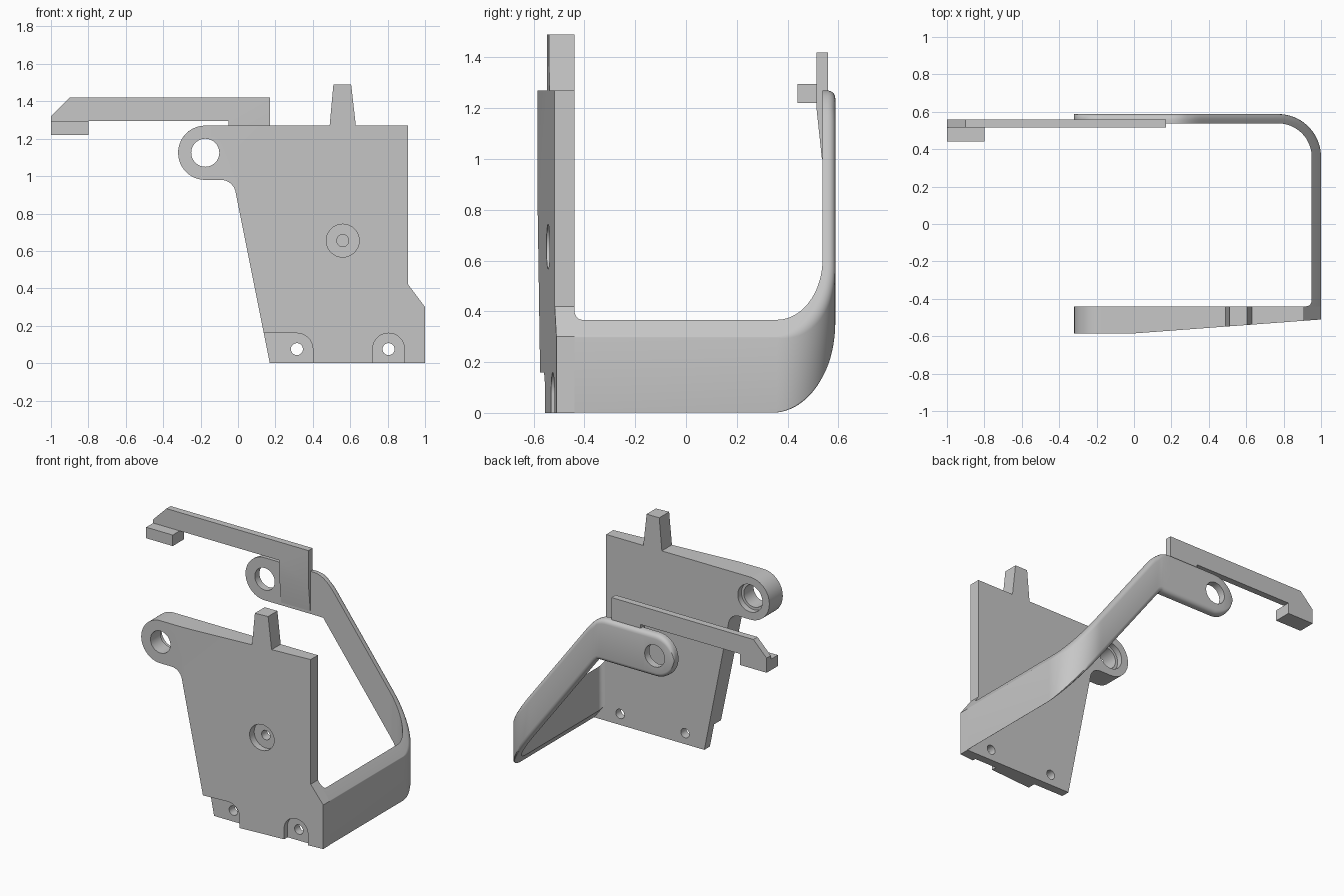
import bpy, bmesh, math
from mathutils import Vector

cube = bpy.data.objects.get("Cube")
if cube:
    bpy.data.objects.remove(cube, do_unlink=True)

grey = bpy.data.materials.new("plain_grey")
grey.use_nodes = True
grey.diffuse_color = (0.57, 0.57, 0.57, 1)
grey.node_tree.nodes["Principled BSDF"].inputs["Base Color"].default_value = grey.diffuse_color


def rounded(corners):
    """Outline from (a, b) or (a, b, radius) corners."""
    pts = []
    for i, c in enumerate(corners):
        p = Vector(c[:2])
        if len(c) == 2:
            pts.append(p)
            continue
        u = (Vector(corners[i - 1][:2]) - p).normalized()
        v = (Vector(corners[(i + 1) % len(corners)][:2]) - p).normalized()
        half = u.angle(v) / 2
        centre = p + (u + v).normalized() * c[2] / math.sin(half)
        start = p + u * c[2] / math.tan(half) - centre
        end = p + v * c[2] / math.tan(half) - centre
        turn = math.atan2(start.x * end.y - start.y * end.x, start.dot(end))
        steps = max(4, math.ceil(abs(turn) / math.radians(6)))
        for k in range(steps + 1):
            t = turn * k / steps
            pts.append(centre + Vector((start.x * math.cos(t) - start.y * math.sin(t),
                                        start.x * math.sin(t) + start.y * math.cos(t))))
    return pts


def loft(name, rings):
    """Closed solid through rings of equal length, capped at both ends."""
    bm = bmesh.new()
    loops = [[bm.verts.new(p) for p in ring] for ring in rings]
    bm.faces.new(loops[0])
    bm.faces.new(loops[-1])
    for a, b in zip(loops, loops[1:]):
        for i in range(len(a)):
            bm.faces.new((a[i - 1], a[i], b[i], b[i - 1]))
    bmesh.ops.recalc_face_normals(bm, faces=bm.faces)
    mesh = bpy.data.meshes.new(name)
    bm.to_mesh(mesh)
    bm.free()
    mesh.materials.append(grey)
    ob = bpy.data.objects.new(name, mesh)
    bpy.context.collection.objects.link(ob)
    return ob


def prism(name, corners, lo, hi, axis="Y"):
    """Extrude an outline along y or z."""
    pts = rounded(corners)
    return loft(name, [[(p.x, d, p.y) if axis == "Y" else (p.x, p.y, d) for p in pts]
                       for d in (lo, hi)])


def disc(x, z, r, lo, hi):
    """Round cutter along y."""
    angles = [math.tau * k / 48 for k in range(48)]
    return loft("round_cutter", [[(x + r * math.cos(a), d, z + r * math.sin(a)) for a in angles]
                                 for d in (lo, hi)])


def boolean(ob, cutter, operation="DIFFERENCE"):
    mod = ob.modifiers.new("cut", "BOOLEAN")
    mod.operation, mod.solver, mod.object = operation, "EXACT", cutter
    bpy.context.view_layer.objects.active = ob
    bpy.ops.object.modifier_apply(modifier=mod.name)
    bpy.data.objects.remove(cutter, do_unlink=True)


# Front plate with its pivot eye and top peg
plate = prism("front_plate", [
    (0.17, 0), (1, 0), (1, 0.30), (0.91, 0.42), (0.91, 1.27), (0.63, 1.27), (0.605, 1.49),
    (0.51, 1.49), (0.49, 1.27), (-0.32, 1.27, 0.145), (-0.32, 0.98, 0.144), (-0.026, 0.98, 0.08)],
    -0.8, -0.2)
boolean(plate, prism("taper_cutter", [(-0.5, -0.585), (0, -0.585), (1.1, -0.503), (1.1, -0.44),
                                      (-0.5, -0.44)], -0.5, 2, "Z"), "INTERSECT")

# Pivot bore with a wider seat on the inner side
boolean(plate, disc(-0.175, 1.125, 0.075, -0.8, -0.2))
boolean(plate, disc(-0.175, 1.125, 0.093, -0.48, -0.2))

# Screw pockets along the bottom, and the round middle pocket
boolean(plate, prism("pocket_cutter", [(0, -0.1), (0.4, -0.1), (0.4, 0.16, 0.085), (0, 0.16)],
                     -0.8, -0.5))
boolean(plate, prism("pocket_cutter", [(0.72, -0.1), (0.89, -0.1), (0.89, 0.16, 0.084),
                                       (0.72, 0.16, 0.084)], -0.8, -0.495))
boolean(plate, disc(0.56, 0.655, 0.088, -0.8, -0.5))
for x, z in ((0.315, 0.075), (0.805, 0.075), (0.56, 0.655)):
    boolean(plate, disc(x, z, 0.032, -0.8, -0.2))


# Strap limits in height: level at the eye, then a steady slope to the side
def strap_span(x):
    if x < -0.175:
        half = math.sqrt(max(0, 0.145 ** 2 - (x + 0.175) ** 2))
        return 1.125 - half, 1.125 + half
    slope = 0.30 + 1.333 * (1 - x)
    blend = max(0, 0.1 - abs(slope - 1.27)) / 0.1
    return max(0, min(0.98, slope - 0.30)), min(1.27, slope) - blend ** 2 * 0.025


def strap_ring(outer, inner, soft):
    """Cross-section of the strap, with the outer rim rounded by soft."""
    normal = (Vector(outer) - Vector(inner)).normalized()
    low, high = strap_span(outer[0])
    steep = 1.5 if 0.27 < outer[0] else 1
    rise = min(soft * steep, (high - low) * 0.45)
    ring = []
    for end, sign in ((low, 1), (high, -1)):
        arc = []
        for k in range(5):
            a = math.pi / 2 * k / 4
            p = Vector(outer) - normal * soft * (1 - math.sin(a))
            edge = strap_span(p.x)[0 if sign > 0 else 1]
            arc.append((p.x, p.y, edge + sign * rise * (1 - math.cos(a))))
        ring += arc if sign > 0 else arc[::-1]
    low, high = strap_span(inner[0])
    return ring + [(*inner, high), (*inner, low)]


# Strap path: side wall, rounded corner, rear arm, round eye
rings = []
for k in range(7):
    a = math.pi / 2 * k / 6
    y = -0.41 - 0.03 * math.cos(a)
    rings.append(strap_ring((1, y), (0.92 + 0.03 * math.sin(a), y), 0.002))
for k in range(21):
    a = math.pi / 2 * k / 20
    c, s = math.cos(a), math.sin(a)
    rings.append(strap_ring((0.77 + 0.23 * c, 0.358 + 0.23 * s),
                            (0.77 + 0.18 * c, 0.358 + 0.18 * s), 0.002 + 0.028 * s))
arm_x = [0.77 - 0.021 * k for k in range(1, 45)]
arm_x += [-0.175 - 0.145 * math.sin(math.radians(a)) for a in range(0, 90, 4)]
rings += [strap_ring((x, 0.588), (x, 0.538), 0.03) for x in arm_x]
strap = loft("side_strap", rings)
boolean(strap, disc(-0.175, 1.125, 0.075, 0.2, 0.8))

# Latch bar, its wedge-shaped tab and the hook at its tip
bar = prism("latch_bar", [
    (-1, 1.295), (-0.05, 1.295), (-0.05, 1.0), (0.17, 1.0), (0.17, 1.42), (-0.9, 1.42), (-1, 1.32)],
    0.515, 0.56)
wedge = prism("wedge_cutter", [(-0.2, 0.4), (0.3, 0.4), (0.3, 0.515), (-0.2, 0.515)], 0.9, 1.2, "Z")
for v in wedge.data.vertices:
    if v.co.y > 0.5:
        v.co.y = 0.514 if v.co.z > 1.1 else 0.546
boolean(bar, wedge)
hook = prism("latch_hook", [(-1, 1.22), (-0.8, 1.22), (-0.8, 1.295), (-1, 1.295)], 0.44, 0.56)

# Smooth the curves, keep the edges crisp
bpy.ops.object.select_all(action="DESELECT")
for ob in (plate, strap, bar, hook):
    ob.select_set(True)
bpy.context.view_layer.objects.active = plate
bpy.ops.object.shade_smooth_by_angle(angle=math.radians(30))
